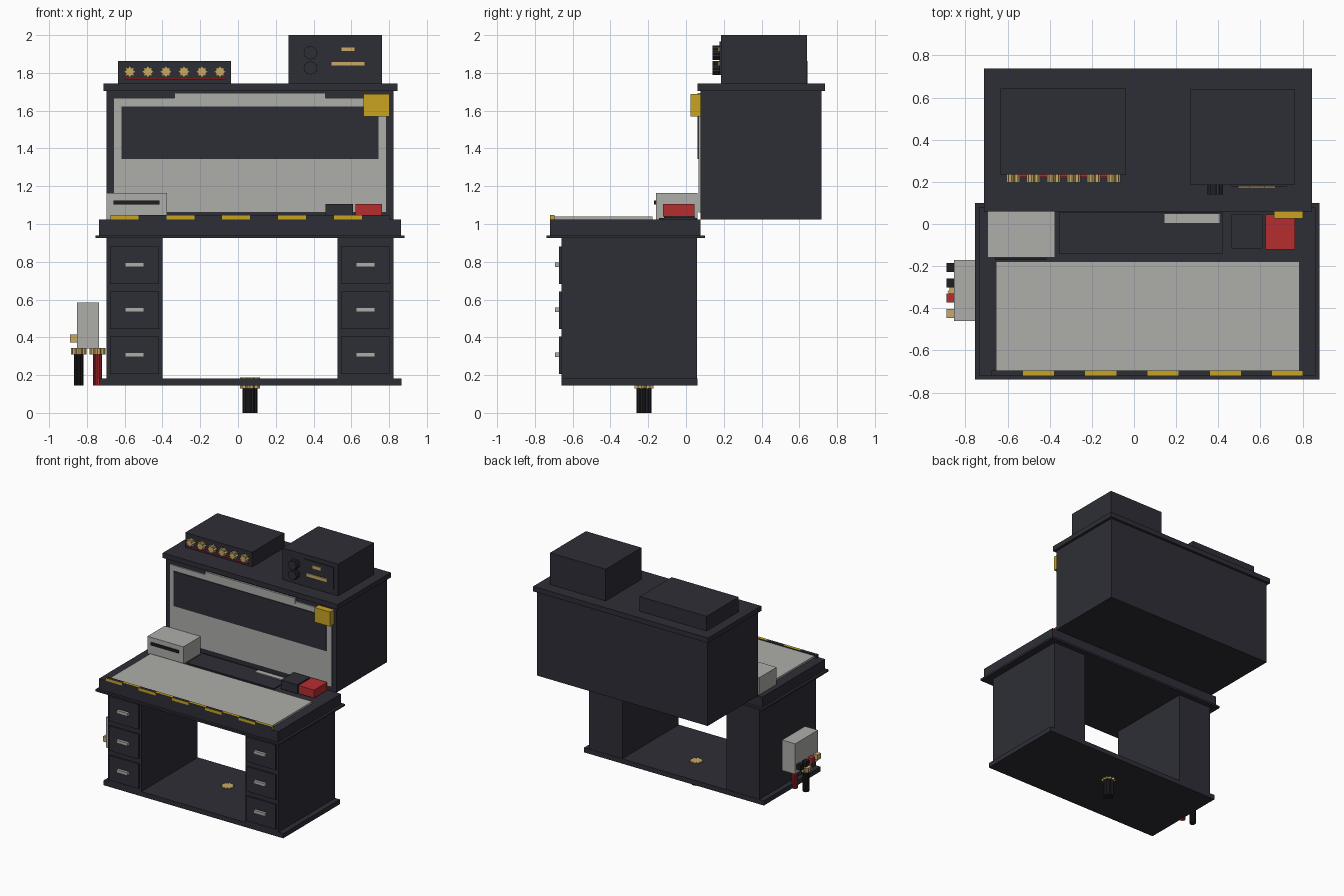
import bpy, bmesh, math
from mathutils import Matrix

if "Cube" in bpy.data.objects:
    bpy.data.objects.remove(bpy.data.objects["Cube"])


def material(name, rgb):
    m = bpy.data.materials.new(name)
    m.diffuse_color = (*rgb, 1)
    m.use_nodes = True
    m.node_tree.nodes["Principled BSDF"].inputs["Base Color"].default_value = m.diffuse_color
    return m


CHARCOAL = material("charcoal", (0.027, 0.027, 0.037))
BLACK = material("black", (0.013, 0.013, 0.016))
GREY = material("light grey", (0.42, 0.43, 0.40))
YELLOW = material("yellow", (0.58, 0.37, 0.016))
RED = material("red", (0.47, 0.027, 0.03))
BRASS = material("brass", (0.57, 0.40, 0.13))


def finish(name, bm, *mats):
    bmesh.ops.recalc_face_normals(bm, faces=bm.faces)
    me = bpy.data.meshes.new(name)
    bm.to_mesh(me)
    bm.free()
    for m in mats:
        me.materials.append(m)
    ob = bpy.data.objects.new(name, me)
    bpy.context.collection.objects.link(ob)
    return ob


def box(name, x, y, z, mat, *more):
    """Box from (min, max) pairs on each axis."""
    bm = bmesh.new()
    size = Matrix.Diagonal((x[1] - x[0], y[1] - y[0], z[1] - z[0], 1))
    mid = Matrix.Translation([(a + b) / 2 for a, b in (x, y, z)])
    bmesh.ops.create_cube(bm, size=1, matrix=mid @ size)
    return finish(name, bm, mat, *more)


def star(name, centre, axis, r_out, r_in, points, depth, mat):
    """Ribbed prism starting at centre and running along axis 'y' or 'z'."""
    bm = bmesh.new()
    verts = []
    for i in range(points * 2):
        r, a = (r_in if i % 2 else r_out), math.pi * i / points
        verts.append(bm.verts.new((r * math.cos(a), r * math.sin(a), 0)))
    face = bm.faces.new(verts)
    ext = bmesh.ops.extrude_face_region(bm, geom=[face])
    bmesh.ops.translate(bm, vec=(0, 0, depth),
                        verts=[v for v in ext["geom"] if isinstance(v, bmesh.types.BMVert)])
    rot = Matrix.Rotation(math.pi / 2, 4, 'X') if axis == 'y' else Matrix.Identity(4)
    bm.transform(Matrix.Translation(centre) @ rot)
    return finish(name, bm, mat)


# Base and desk top
box("base_slab", (-0.735, 0.865), (-0.66, 0.06), (0.145, 0.183), CHARCOAL)
box("desk_trim", (-0.754, 0.881), (-0.738, 0.1), (0.925, 0.94), CHARCOAL)
box("desk_top", (-0.735, 0.862), (-0.72, 0.078), (0.94, 1.025), CHARCOAL)

# Drawer pedestals
for side, x0 in (("left", -0.695), ("right", 0.527)):
    box(side + "_pedestal", (x0, x0 + 0.296), (-0.66, 0.057), (0.183, 0.925), CHARCOAL)
    for i, z in enumerate((0.305, 0.543, 0.782)):
        box(f"{side}_drawer_{i}", (x0 + 0.018, x0 + 0.278), (-0.672, -0.66),
            (z - 0.1, z + 0.1), CHARCOAL)
        box(f"{side}_handle_{i}", (x0 + 0.098, x0 + 0.198), (-0.693, -0.672),
            (z - 0.009, z + 0.015), GREY)

# Hutch with display panel
box("hutch", (-0.695, 0.823), (0.077, 0.717), (1.025, 1.705), CHARCOAL)
box("hutch_top", (-0.712, 0.844), (0.06, 0.737), (1.705, 1.745), CHARCOAL)
box("back_panel", (-0.658, 0.785), (0.067, 0.077), (1.062, 1.666), GREY)
box("screen", (-0.616, 0.743), (0.06, 0.067), (1.343, 1.623), CHARCOAL)
box("light_bar", (-0.336, 0.463), (0.062, 0.077), (1.648, 1.693), GREY)
box("warning_block", (0.664, 0.802), (0.025, 0.077), (1.57, 1.687), YELLOW)

# Work surface
box("work_mat", (-0.656, 0.785), (-0.697, -0.177), (1.025, 1.04), GREY)
box("tool_tray", (-0.355, 0.42), (-0.142, 0.057), (1.025, 1.033), CHARCOAL)
box("ruler", (0.145, 0.405), (0.005, 0.047), (1.033, 1.04), GREY)
box("dark_bin", (0.463, 0.61), (-0.117, 0.045), (1.033, 1.105), CHARCOAL)
box("red_bin", (0.623, 0.763), (-0.122, 0.044), (1.04, 1.105), RED)

# Printer
box("printer", (-0.695, -0.375), (-0.16, 0.06), (1.025, 1.163), GREY)
box("printer_slot", (-0.66, -0.415), (-0.169, -0.16), (1.103, 1.125), BLACK)

# Hazard edging: yellow alternates between front and top faces
step = 0.1478
for i in range(10):
    x = -0.675 + i * step
    seg = box(f"hazard_edge_{i}", (x, x + step), (-0.721, -0.695), (1.025, 1.048),
              CHARCOAL, YELLOW)
    for p in seg.data.polygons:
        odd = i % 2 == 1
        upward_or_end = p.normal.z > 0.5 or p.normal.x > 0.5
        p.material_index = int((odd and upward_or_end) or (not odd and p.normal.y < -0.5))

# Low control unit with brass knobs
box("control_unit", (-0.634, -0.038), (0.235, 0.643), (1.745, 1.863), CHARCOAL)
box("control_strip", (-0.6, -0.065), (0.222, 0.235), (1.764, 1.773), RED)
for i in range(6):
    star(f"control_knob_{i}", (-0.573 + i * 0.0956, 0.235, 1.806), 'y',
         0.032, 0.022, 8, 0.037, BRASS)

# Tall instrument unit
box("instrument_unit", (0.267, 0.762), (0.185, 0.64), (1.745, 2.0), CHARCOAL)
box("instrument_panel", (0.463, 0.724), (0.178, 0.185), (1.788, 1.966), CHARCOAL)
box("brass_plate_upper", (0.545, 0.62), (0.17, 0.178), (1.914, 1.938), BRASS)
box("brass_plate_lower", (0.493, 0.672), (0.17, 0.178), (1.837, 1.861), BRASS)
for i, z in enumerate((1.826, 1.906)):
    star(f"dial_{i}", (0.384, 0.185, z), 'y', 0.038, 0.033, 12, 0.046, CHARCOAL)

# Side junction box with sockets and hanging cables
box("junction_box", (-0.853, -0.737), (-0.46, -0.17), (0.34, 0.585), GREY)
for i, (y, mat) in enumerate(((-0.206, BLACK), (-0.28, BLACK), (-0.351, RED), (-0.425, BRASS))):
    box(f"socket_{i}", (-0.89, -0.853), (y - 0.021, y + 0.021), (0.373, 0.415), mat)
for name, x, mat in (("black", -0.843, BLACK), ("red", -0.744, RED)):
    star(name + "_cable", (x, -0.322, 0.145), 'z', 0.024, 0.02, 10, 0.165, mat)
    star(name + "_cable_collar", (x, -0.322, 0.308), 'z', 0.042, 0.034, 10, 0.036, BRASS)

# Floor cable under the base
star("floor_cable", (0.063, -0.222, 0), 'z', 0.039, 0.034, 12, 0.132, BLACK)
star("floor_cable_collar", (0.063, -0.222, 0.13), 'z', 0.053, 0.04, 10, 0.058, BRASS)
